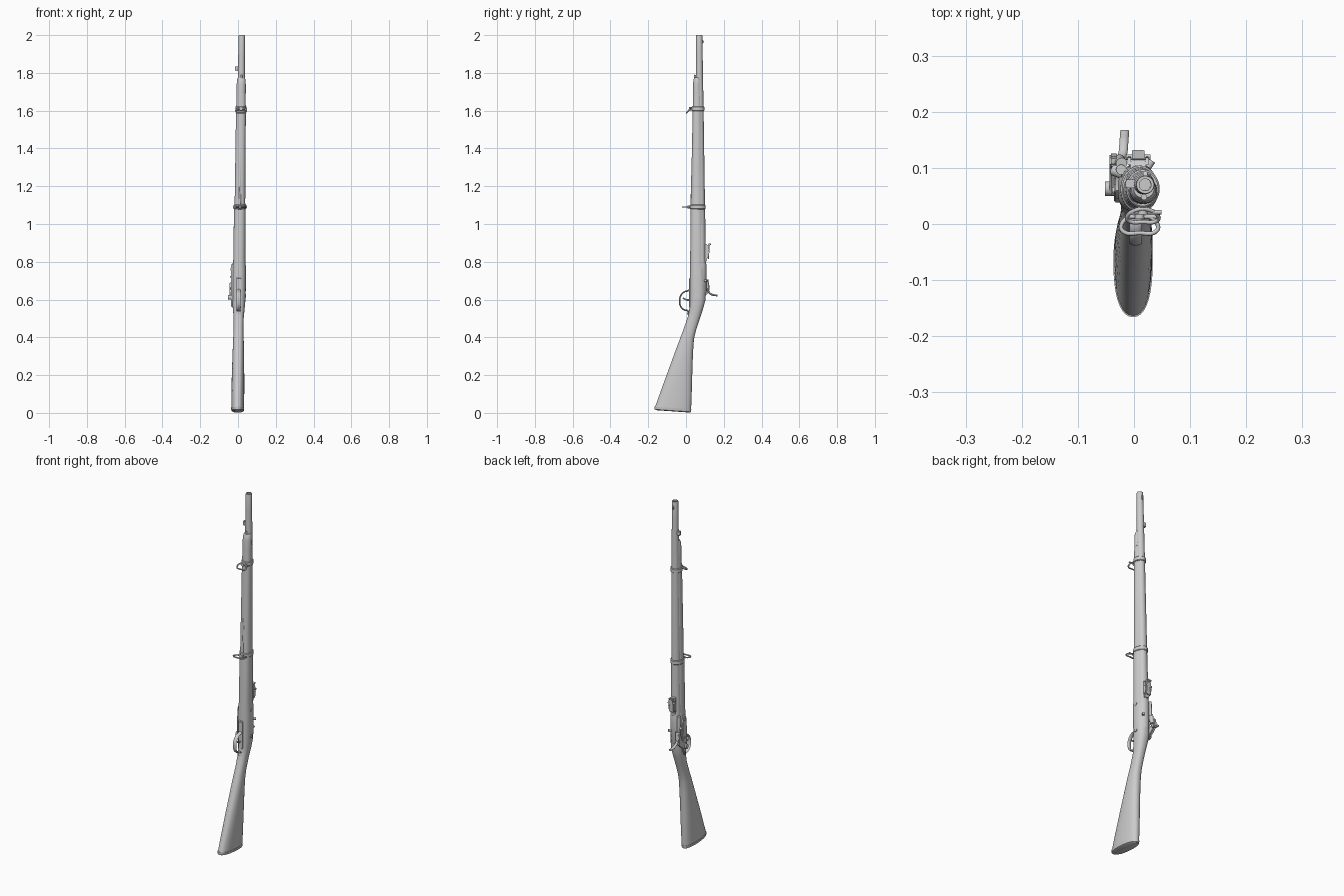
import bpy, bmesh, math
from mathutils import Vector


def cx(z):  # the gun leans very slightly sideways
    return -0.002 + 0.011 * z


def by(z):  # height of the barrel axis
    return 0.0835 - 0.0068 * z


def finish(ob, angle=35):
    bpy.ops.object.select_all(action='DESELECT')
    ob.select_set(True)
    bpy.context.view_layer.objects.active = ob
    bpy.ops.object.shade_smooth_by_angle(angle=math.radians(angle))
    return ob


def from_bmesh(name, bm):
    bmesh.ops.recalc_face_normals(bm, faces=bm.faces)
    me = bpy.data.meshes.new(name)
    bm.to_mesh(me)
    bm.free()
    ob = bpy.data.objects.new(name, me)
    bpy.context.collection.objects.link(ob)
    return finish(ob)


def loft(name, secs, n=36, p=2.0):
    """Stack superellipse sections (z, y_bottom, y_top, half_width, slope)."""
    bm = bmesh.new()
    rings = []
    for z, yb, yt, hw, slope in secs:
        ring = []
        for i in range(n):
            a = 2 * math.pi * i / n
            c, s = math.cos(a), math.sin(a)
            dx = hw * math.copysign(abs(c) ** (2 / p), c)
            dy = (yt - yb) / 2 * math.copysign(abs(s) ** (2 / p), s)
            ring.append(bm.verts.new((cx(z) + dx, (yb + yt) / 2 + dy, z + slope * dy)))
        rings.append(ring)
    for a, b in zip(rings, rings[1:]):
        for i in range(n):
            bm.faces.new((a[i], a[(i + 1) % n], b[(i + 1) % n], b[i]))
    bm.faces.new(rings[0])
    bm.faces.new(rings[-1])
    return from_bmesh(name, bm)


def round_loft(name, pairs, n=32):
    return loft(name, [(z, by(z) - r, by(z) + r, r, 0) for z, r in pairs], n)


def rod(name, p, q, r1, r2=None, n=16):
    p, q = Vector(p), Vector(q)
    bm = bmesh.new()
    bmesh.ops.create_cone(bm, cap_ends=True, segments=n, radius1=r1,
                          radius2=r1 if r2 is None else r2, depth=(q - p).length)
    bm.transform((q - p).to_track_quat('Z', 'Y').to_matrix().to_4x4())
    bmesh.ops.translate(bm, verts=bm.verts, vec=(p + q) / 2)
    return from_bmesh(name, bm)


def tube(name, pts, r, closed=False, widen=1.0):
    cu = bpy.data.curves.new(name, 'CURVE')
    cu.dimensions = '3D'
    cu.bevel_depth, cu.bevel_resolution, cu.resolution_u = r, 3, 6
    cu.use_fill_caps = True
    sp = cu.splines.new('BEZIER')
    sp.bezier_points.add(len(pts) - 1)
    for bp, co in zip(sp.bezier_points, pts):
        bp.co = co
        bp.handle_left_type = bp.handle_right_type = 'AUTO'
    sp.use_cyclic_u = closed
    ob = bpy.data.objects.new(name, cu)
    bpy.context.collection.objects.link(ob)
    bpy.ops.object.select_all(action='DESELECT')
    ob.select_set(True)
    bpy.context.view_layer.objects.active = ob
    bpy.ops.object.convert(target='MESH')
    ob = bpy.context.object
    mid = pts[0][0]
    for v in ob.data.vertices:
        v.co.x = mid + (v.co.x - mid) * widen
    return finish(ob, 50)


def plate(name, profile, x0, x1, bevel=0.002):
    """Extrude a (y, z) outline sideways."""
    bm = bmesh.new()
    f = bm.faces.new([bm.verts.new((x0, y, z)) for y, z in profile])
    ext = bmesh.ops.extrude_face_region(bm, geom=[f])
    bmesh.ops.translate(bm, vec=(x1 - x0, 0, 0),
                        verts=[g for g in ext['geom'] if isinstance(g, bmesh.types.BMVert)])
    bmesh.ops.bevel(bm, geom=bm.edges[:], offset=bevel, segments=2, affect='EDGES')
    return from_bmesh(name, bm)


# Wooden stock: butt, grip, lock area and fore-end
loft("stock", [
    (0.024, -0.164, 0.027, 0.033, -0.07), (0.10, -0.138, 0.030, 0.034, -0.04),
    (0.20, -0.103, 0.033, 0.033, 0), (0.32, -0.059, 0.037, 0.030, 0),
    (0.39, -0.033, 0.042, 0.028, 0), (0.43, -0.018, 0.051, 0.026, 0),
    (0.48, 0.000, 0.067, 0.026, 0), (0.51, 0.010, 0.077, 0.027, 0),
    (0.55, 0.018, 0.090, 0.031, 0), (0.60, 0.020, 0.104, 0.035, 0),
    (0.65, 0.021, 0.104, 0.036, 0), (0.76, 0.021, 0.101, 0.036, 0),
    (0.81, 0.022, 0.096, 0.032, 0), (1.08, 0.025, 0.091, 0.031, 0),
    (1.11, 0.027, 0.089, 0.028, 0), (1.60, 0.035, 0.083, 0.026, 0),
    (1.70, 0.038, 0.080, 0.023, 0)], p=2.3)

# Metal ends of the stock
loft("butt_plate", [(0.008, -0.158, 0.022, 0.026, -0.07), (0.012, -0.166, 0.027, 0.033, -0.07),
                    (0.026, -0.166, 0.028, 0.035, -0.07)], p=2.3)
loft("nose_cap", [(1.69, 0.036, 0.082, 0.0245, 0), (1.74, 0.037, 0.08, 0.024, 0),
                  (1.765, 0.040, 0.08, 0.022, 0), (1.775, 0.046, 0.078, 0.018, 0)])

# Barrel with hollow muzzle, and the thicker breech
round_loft("barrel", [(0.76, 0.0285), (0.85, 0.0275), (1.1, 0.0245), (1.6, 0.0205), (1.9, 0.0175),
                      (1.996, 0.0165), (2.0, 0.0155), (2.0, 0.0105), (1.9, 0.0105)])
round_loft("breech", [(0.62, 0.022), (0.635, 0.029), (0.78, 0.0305), (0.79, 0.029)])
rod("breech_hinge", (-0.024, 0.098, 0.68), (-0.023, 0.097, 0.79), 0.009)
rod("cleaning_rod", (cx(1.1), 0.029, 1.1), (cx(1.79), 0.048, 1.79), 0.0055)

# Barrel bands with clamp screws
for nm, z, yb, yt, hw in (("lower", 1.09, 0.021, 0.104, 0.034), ("upper", 1.61, 0.029, 0.097, 0.030)):
    loft(nm + "_band", [(z - 0.012, yb + 0.003, yt - 0.003, hw - 0.003, 0), (z - 0.009, yb, yt, hw, 0),
                        (z + 0.009, yb, yt, hw, 0), (z + 0.012, yb + 0.003, yt - 0.003, hw - 0.003, 0)])
    rod(nm + "_band_lug", (cx(z), yb - 0.012, z), (cx(z), yb + 0.01, z), 0.009)
    rod(nm + "_band_screw", (cx(z) - 0.02, yb - 0.008, z), (cx(z) + 0.033, yb - 0.008, z), 0.004)

# Sling swivels
loop = [(-0.010, 0), (-0.033, -0.020), (-0.028, -0.030), (0, -0.032),
        (0.028, -0.030), (0.033, -0.020), (0.010, 0)]
tube("lower_swivel", [(cx(1.09) + x, 0.016 + y, 1.09) for x, y in loop], 0.0038, True)
tube("upper_swivel", [(cx(1.61) + x * 0.85, 0.026 + y * 0.7, 1.615 + y * 0.8) for x, y in loop], 0.0038, True)

# Front sight and bayonet lug
zs = 1.965
plate("front_sight", [(0.080, zs - 0.014), (0.094, zs - 0.006), (0.094, zs + 0.006), (0.080, zs + 0.014)],
      cx(zs) - 0.004, cx(zs) + 0.004, 0.001)
plate("bayonet_lug", [(0.064, 1.81), (0.079, 1.81), (0.079, 1.835), (0.064, 1.835)], -0.015, 0.012)

# Rear sight: base, leaf and slider
c = cx(0.85)
plate("rear_sight_base", [(0.095, 0.80), (0.109, 0.80), (0.113, 0.82), (0.113, 0.89), (0.095, 0.90)],
      c - 0.014, c + 0.014)
for s in (-1, 1):
    plate("rear_sight_ear", [(0.105, 0.815), (0.118, 0.82), (0.124, 0.85), (0.118, 0.885), (0.105, 0.89)],
          c + s * 0.016 - 0.003, c + s * 0.016 + 0.003, 0.001)
plate("rear_sight_leaf", [(0.116, 0.815), (0.122, 0.815), (0.124, 0.885), (0.132, 0.89), (0.132, 0.897),
                          (0.116, 0.895)], c - 0.011, c + 0.011, 0.001)
rod("rear_sight_slider", (c - 0.022, 0.119, 0.865), (c + 0.022, 0.119, 0.865), 0.005)

# Lock plate and hammer on the gun's right-hand side
plate("lock_plate", [(0.058, 0.555), (0.042, 0.60), (0.038, 0.68), (0.046, 0.77), (0.058, 0.79),
                     (0.074, 0.77), (0.084, 0.68), (0.080, 0.60)], -0.036, 0.0, 0.003)
plate("hammer", [(0.052, 0.600), (0.052, 0.626), (0.075, 0.640), (0.098, 0.660), (0.104, 0.690),
                 (0.120, 0.692), (0.126, 0.665), (0.122, 0.640), (0.100, 0.618), (0.075, 0.602)],
      -0.044, -0.028, 0.003)
rod("hammer_nose", (-0.026, 0.112, 0.66), (-0.022, 0.108, 0.705), 0.012, 0.010)
tube("hammer_spur", [(-0.026, 0.112, 0.655), (-0.022, 0.128, 0.632), (-0.021, 0.146, 0.624),
                     (-0.020, 0.167, 0.622)], 0.005, widen=1.6)
rod("hammer_screw", (-0.052, 0.063, 0.612), (-0.03, 0.063, 0.612), 0.013)
rod("cone_seat", (-0.036, 0.096, 0.715), (-0.015, 0.088, 0.73), 0.010)
for z in (0.66, 0.76):
    rod("lock_screw", (-0.039, 0.060, z), (-0.03, 0.060, z), 0.006)

# Opposite side: lock bolts and extractor knob
for z in (0.62, 0.77):
    rod("side_bolt", (0.03, 0.062, z), (0.0435, 0.062, z), 0.009)
rod("breech_thumb_piece", (0.02, 0.095, 0.70), (0.032, 0.113, 0.70), 0.007)

# Trigger and guard
guard = [(0.024, 0.665), (0.016, 0.650), (-0.010, 0.640), (-0.029, 0.618), (-0.034, 0.588),
         (-0.026, 0.560), (-0.008, 0.545), (0.010, 0.540), (0.010, 0.520)]
tube("trigger_guard", [(0.003, y, z) for y, z in guard], 0.0042, widen=2.6)
tube("trigger", [(0.003, 0.03, 0.60), (0.003, 0.006, 0.598), (0.003, -0.016, 0.608)], 0.0045)
plate("trigger_plate", [(0.015, 0.56), (0.015, 0.71), (0.028, 0.72), (0.028, 0.55)], -0.009, 0.016)
